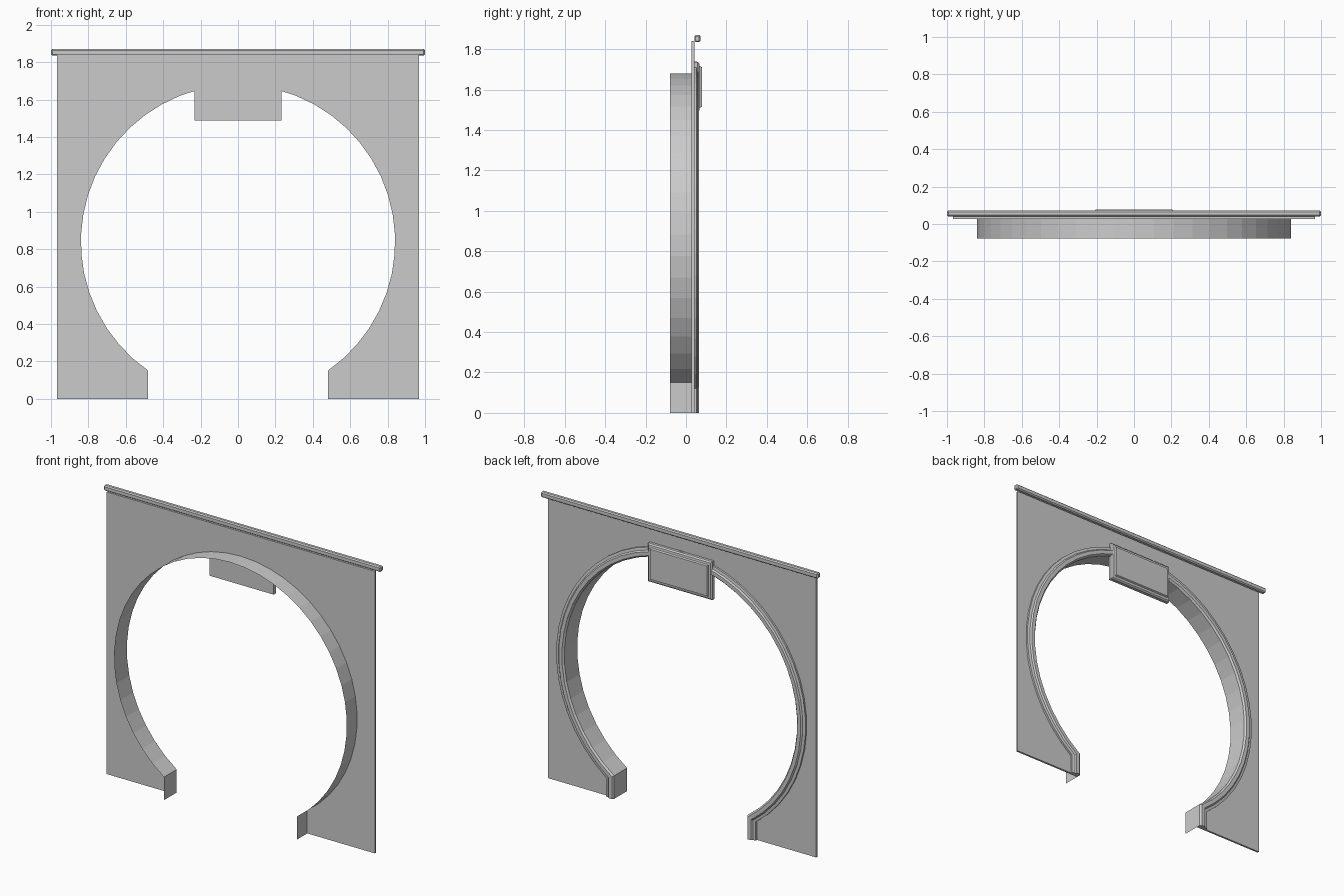
import bpy, bmesh, math

if "Cube" in bpy.data.objects:
    bpy.data.objects.remove(bpy.data.objects["Cube"])

R, CZ, LEG = 0.84, 0.84, 0.48      # opening radius, centre height, half gap at floor
PF, PB = 0.028, 0.041              # panel front and back
SEG = 40


def make(name, verts, faces, fix=True):
    me = bpy.data.meshes.new(name)
    me.from_pydata(verts, [], faces)
    bm = bmesh.new()
    bm.from_mesh(me)
    if fix:
        bmesh.ops.recalc_face_normals(bm, faces=bm.faces)
    bm.to_mesh(me)
    bm.free()
    ob = bpy.data.objects.new(name, me)
    bpy.context.collection.objects.link(ob)
    return ob


def opening(o):
    """Keyhole outline offset outward by o, from right foot over the top to left foot."""
    r, x = R + o, LEG + o
    a0 = math.asin(x / r)          # angle from straight down
    pts = [(x, 0)]
    for i in range(SEG + 1):
        a = a0 + (2 * math.pi - 2 * a0) * i / SEG
        pts.append((r * math.sin(a), CZ - r * math.cos(a)))
    return pts + [(-x, 0)]


def sweep(name, profile, closed):
    """Skin the opening outline with a (offset, y) profile."""
    rows = [[(x, y, z) for x, z in opening(o)] for o, y in profile]
    n, m = len(rows[0]), len(rows)
    faces = []
    for j in range(m if closed else m - 1):
        k = (j + 1) % m
        faces += [(j * n + i, j * n + i + 1, k * n + i + 1, k * n + i) for i in range(n - 1)]
    if closed:
        faces += [tuple(j * n for j in range(m)), tuple(j * n + n - 1 for j in range(m))]
    return make(name, [v for row in rows for v in row], faces, closed)


# wall panel with keyhole opening
outline = [(-0.968, 0), (-0.968, 1.84), (0.968, 1.84), (0.968, 0)] + opening(0)
n = len(outline)
verts = [(x, y, z) for y in (PF, PB) for x, z in outline]
faces = [tuple(range(n)), tuple(range(2 * n - 1, n - 1, -1))]
faces += [(i, (i + 1) % n, n + (i + 1) % n, n + i) for i in range(n)]
make("wall_panel", verts, faces)

# thin lining of the opening, projecting forward
sweep("opening_lining", [(0, -0.078), (0, PF)], False)

# moulded trim around the opening on the back
sweep("opening_trim", [(0, PB - 0.004), (0, 0.054), (0.01, 0.065), (0.034, 0.065),
                       (0.042, 0.056), (0.06, 0.053), (0.06, PB - 0.004)], True)

# plaque: stacked rectangles (inset, y)
verts, faces = [], []
steps = [(0, 0.036), (0, 0.058), (0.008, 0.066), (0.022, 0.068), (0.027, 0.078)]
for d, y in steps:
    x, z0, z1 = 0.232 - d, 1.488 + d, 1.738 - d
    verts += [(-x, y, z0), (x, y, z0), (x, y, z1), (-x, y, z1)]
for s in range(len(steps) - 1):
    b = s * 4
    faces += [(b + i, b + (i + 1) % 4, b + 4 + (i + 1) % 4, b + 4 + i) for i in range(4)]
faces += [(0, 1, 2, 3), tuple(len(verts) - 4 + i for i in range(4))]
make("plaque", verts, faces)

# top rail with chamfered edges
bpy.ops.mesh.primitive_cube_add(size=1, location=(0, 0.0565, 1.8525))
rail = bpy.context.object
rail.name = "top_rail"
rail.scale = (2.0, 0.031, 0.035)
bpy.ops.object.transform_apply(location=False, rotation=False, scale=True)
bev = rail.modifiers.new("chamfer", 'BEVEL')
bev.width = 0.007
bev.segments = 1
